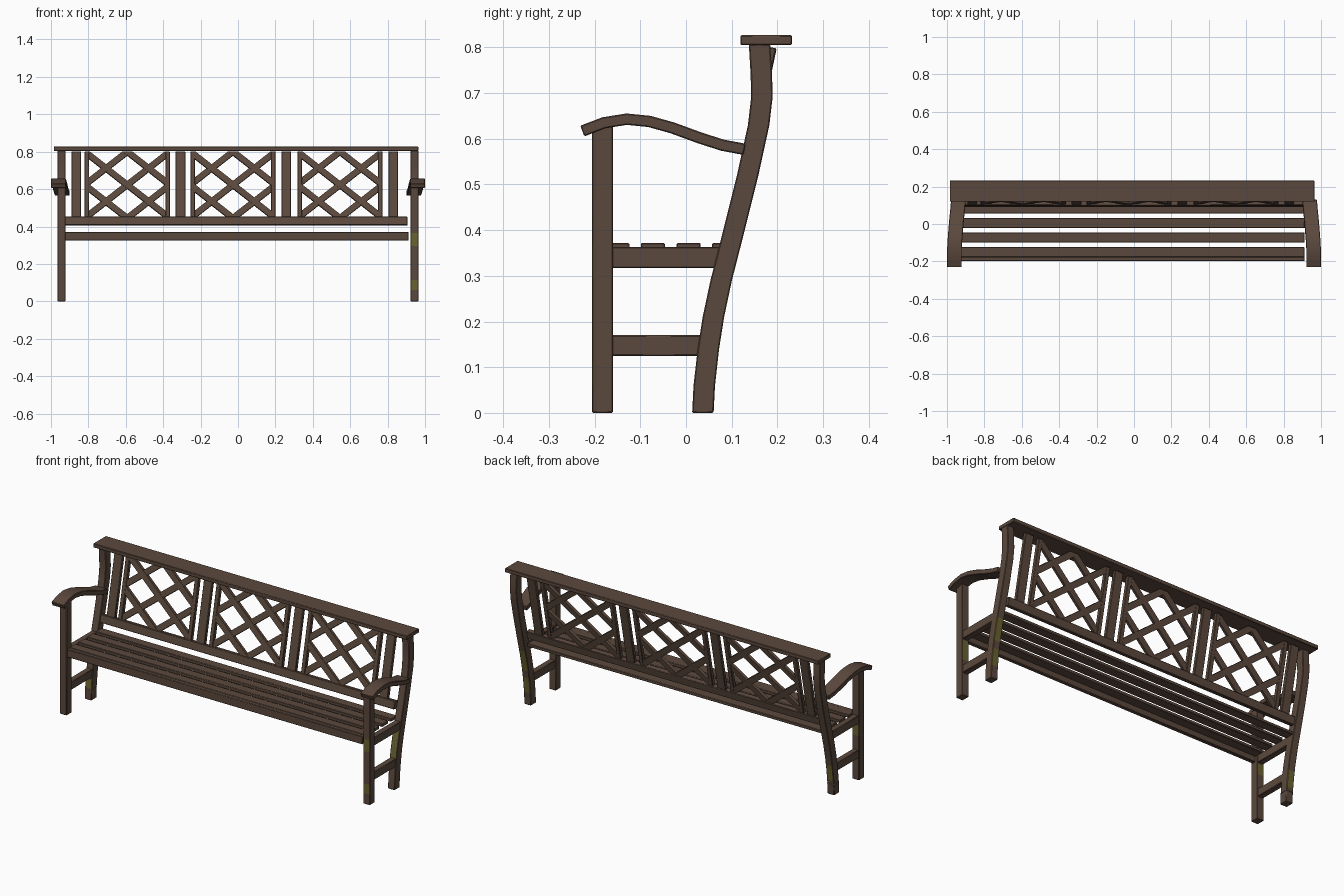
import bpy, bmesh, math
from mathutils import Matrix, Vector

cube = bpy.data.objects.get("Cube")
if cube:
    bpy.data.objects.remove(cube, do_unlink=True)


def material(name, colour):
    m = bpy.data.materials.new(name)
    m.use_nodes = True
    m.diffuse_color = colour
    m.node_tree.nodes["Principled BSDF"].inputs["Base Color"].default_value = colour
    return m


WOOD = material("dark brown wood", (0.105, 0.066, 0.047, 1))
MOSS = material("olive moss", (0.14, 0.122, 0.03, 1))


def finish(name, bm, matrix=None, bevel=0.0025):
    """Turn a bmesh into a wooden object with slightly eased edges."""
    bmesh.ops.recalc_face_normals(bm, faces=bm.faces)
    mesh = bpy.data.meshes.new(name)
    bm.to_mesh(mesh)
    bm.free()
    mesh.materials.append(WOOD)
    mesh.materials.append(MOSS)
    obj = bpy.data.objects.new(name, mesh)
    bpy.context.collection.objects.link(obj)
    if matrix:
        obj.matrix_world = matrix
    if bevel:
        mod = obj.modifiers.new("eased edges", 'BEVEL')
        mod.width = bevel
        mod.segments = 1
        mod.limit_method = 'ANGLE'
        mod.angle_limit = math.radians(40)
    bpy.ops.object.select_all(action='DESELECT')
    obj.select_set(True)
    bpy.context.view_layer.objects.active = obj
    bpy.ops.object.shade_smooth_by_angle(angle=math.radians(25))
    return obj


def add_box(bm, x, y, z, turn=0.0):
    """Box from (low, high) ranges, optionally turned about its y axis."""
    ranges = (x, y, z)
    centre = Vector([(a + b) / 2 for a, b in ranges])
    size = [b - a for a, b in ranges]
    mat = Matrix.Translation(centre) @ Matrix.Rotation(turn, 4, 'Y') @ Matrix.Diagonal((*size, 1))
    return bmesh.ops.create_cube(bm, size=1, matrix=mat)["verts"]


def box(name, x, y, z, matrix=None):
    bm = bmesh.new()
    add_box(bm, x, y, z)
    return finish(name, bm, matrix)


def cut(bm, point, normal, clear=False):
    geom = bm.verts[:] + bm.edges[:] + bm.faces[:]
    res = bmesh.ops.bisect_plane(bm, geom=geom, plane_co=point, plane_no=normal, clear_outer=clear)
    if clear:
        edges = [e for e in res["geom_cut"] if isinstance(e, bmesh.types.BMEdge)]
        bmesh.ops.holes_fill(bm, edges=edges)


def sweep(path, half_width, half_thick, upright=False):
    """Sweep a rectangle along (x, y, z) points lying close to a yz plane."""
    bm = bmesh.new()
    pts = [Vector(p) for p in path]
    rings = []
    for i, p in enumerate(pts):
        t = pts[min(i + 1, len(pts) - 1)] - pts[max(i - 1, 0)]
        n = Vector((0, 1, 0)) if upright else Vector((0, -t.z, t.y)).normalized()
        w = Vector((half_width, 0, 0))
        h = n * half_thick
        rings.append([bm.verts.new(p + q) for q in (-w - h, w - h, w + h, h - w)])
    for a, b in zip(rings, rings[1:]):
        for k in range(4):
            bm.faces.new((a[k], a[(k + 1) % 4], b[(k + 1) % 4], b[k]))
    bm.faces.new(rings[0])
    bm.faces.new(rings[-1])
    return bm


def add_moss(bm, bands):
    """Colour height bands on faces that look in the given y direction."""
    for low, high, way in bands:
        for z in (low, high):
            cut(bm, (0, 0, z), (0, 0, 1))
    bmesh.ops.recalc_face_normals(bm, faces=bm.faces)
    for f in bm.faces:
        z = f.calc_center_median().z
        if any(lo < z < hi and f.normal.y * way > 0.7 for lo, hi, way in bands):
            f.material_index = 1


# End frames: legs, rails and curved arms
LEG_X = 0.943
BACK_LEG = [(0.037, 0), (0.04, 0.06), (0.049, 0.14), (0.06, 0.21), (0.077, 0.29), (0.1, 0.38),
            (0.135, 0.52), (0.159, 0.63), (0.166, 0.69), (0.165, 0.74), (0.161, 0.807)]
ARM = [(0.96, -0.227, 0.617), (0.96, -0.18, 0.635), (0.96, -0.13, 0.643), (0.957, -0.08, 0.638),
       (0.953, -0.03, 0.624), (0.948, 0.03, 0.602), (0.943, 0.08, 0.586), (0.939, 0.128, 0.577)]
FRONT_MOSS = {"left": [(0.06, 0.115, -1), (0.295, 0.365, -1), (0.2, 0.31, 1)],
              "right": [(0.25, 0.31, 1)]}
BACK_MOSS = {"left": [(0.07, 0.16, 1), (0.2, 0.32, 1), (0.17, 0.33, -1)],
             "right": [(0.08, 0.17, 1), (0.06, 0.11, -1)]}

for side, s in (("left", 1), ("right", -1)):
    x = s * LEG_X
    bm = bmesh.new()
    add_box(bm, (x - 0.021, x + 0.021), (-0.206, -0.16), (0, 0.628))
    add_moss(bm, FRONT_MOSS[side])
    finish(side + "_front_leg", bm)

    bm = sweep([(x, y, z) for y, z in BACK_LEG], 0.021, 0.0235, upright=True)
    add_moss(bm, BACK_MOSS[side])
    finish(side + "_back_leg", bm)

    finish(side + "_arm", sweep([(s * px, y, z) for px, y, z in ARM], 0.039, 0.0125))
    box(side + "_seat_rail", (x - 0.017, x + 0.017), (-0.165, 0.08), (0.317, 0.363))
    box(side + "_stretcher", (x - 0.017, x + 0.017), (-0.165, 0.045), (0.125, 0.17))

# Seat: front apron and four slats
SPAN = (-0.925, 0.912)
box("seat_apron", SPAN, (-0.198, -0.176), (0.325, 0.37))
for i in range(4):
    y = -0.177 + 0.078 * i
    box(f"seat_slat_{i + 1}", SPAN, (y, y + 0.053), (0.355, 0.372))

# Backrest: built flat, then leaned back
LEAN = Matrix.Translation((0, 0.11, 0.43)) @ Matrix.Rotation(-math.atan(0.21), 4, 'X')
LOW, HIGH = 0.015, 0.378
box("back_lower_rail", (-0.925, 0.905), (-0.014, 0.014), (-0.024, 0.021), LEAN)
for i, x in enumerate((-0.865, -0.308, 0.258, 0.83)):
    box(f"back_slat_{i + 1}", (x - 0.026, x + 0.026), (-0.01, 0.01), (LOW, HIGH), LEAN)


def lattice_panel(number, cx):
    half = 0.2275
    for k, s in enumerate((-1, 1)):
        edge = cx + s * half
        box(f"panel_{number}_stile_{k + 1}", (min(edge, edge - s * 0.024), max(edge, edge - s * 0.024)),
            (-0.011, 0.011), (LOW, HIGH), LEAN)
    # Crossing strips, trimmed to the panel outline
    bm = bmesh.new()
    mid, tall = (LOW + HIGH) / 2, (HIGH - LOW) / 2
    slope = math.atan2(tall, half)
    for s in (-1, 1):
        depth = 0.009 + 0.001 * s
        for shift in (-half, 0, half):
            add_box(bm, (cx + shift - 0.4, cx + shift + 0.4), (-depth, depth),
                    (mid - 0.0165, mid + 0.0165), s * slope)
    for p, n in (((cx - half + 0.01, 0, 0), (-1, 0, 0)), ((cx + half - 0.01, 0, 0), (1, 0, 0)),
                 ((0, 0, LOW), (0, 0, -1)), ((0, 0, HIGH), (0, 0, 1))):
        cut(bm, p, n, clear=True)
    finish(f"panel_{number}_lattice", bm, LEAN, bevel=0)


for i, cx in enumerate((-0.592, -0.027, 0.545)):
    lattice_panel(i + 1, cx)

# Wide cap along the top
box("top_cap", (-0.985, 0.965), (0.119, 0.232), (0.805, 0.827))
